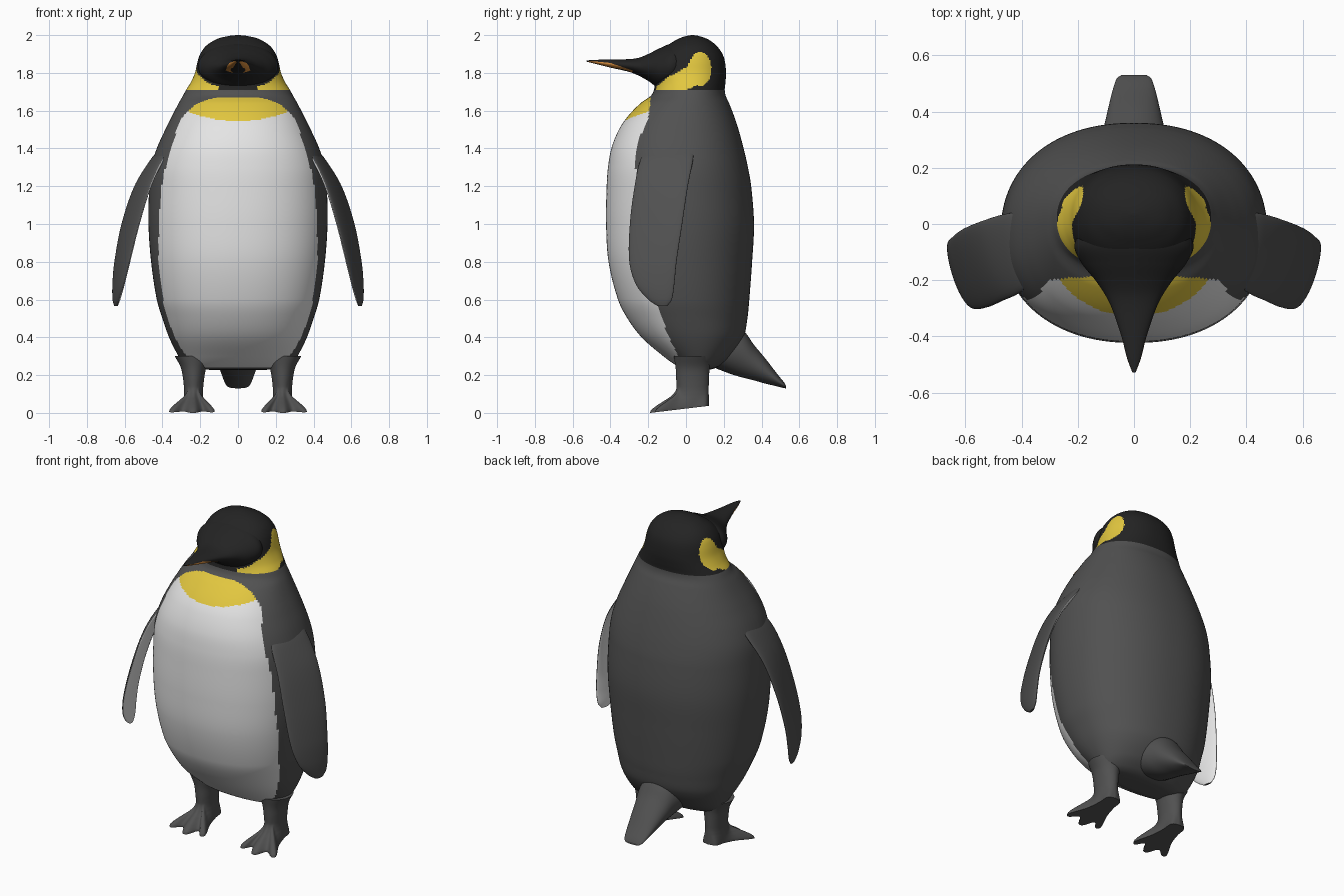
import bpy, bmesh, math
from mathutils import Vector


def material(name, rgb):
    m = bpy.data.materials.new(name)
    m.diffuse_color = (*rgb, 1)
    return m


GREY, BLACK, WHITE, YELLOW, ORANGE = range(5)
MATS = [material("slate grey", (0.082, 0.082, 0.082)),
        material("black", (0.017, 0.017, 0.017)),
        material("white", (0.78, 0.78, 0.78)),
        material("yellow", (0.76, 0.57, 0.05)),
        material("orange", (0.75, 0.29, 0.05))]


def smooth_rows(rows, step):
    """Smooth curve through rows of numbers, sampled about every step."""
    p = [Vector(r) for r in rows]
    d = [(b - a).length for a, b in zip(p, p[1:])]
    tan = []
    for i in range(len(p)):
        lo, hi = max(i - 1, 0), min(i + 1, len(p) - 1)
        tan.append((p[hi] - p[lo]) / sum(d[lo:hi]))
    out = [p[0]]
    for i, h in enumerate(d):
        n = max(2, math.ceil(h / step))
        for k in range(1, n + 1):
            t = k / n
            out.append(p[i] * (2*t**3 - 3*t*t + 1) + tan[i] * h * (t**3 - 2*t*t + t)
                       + p[i+1] * (3*t*t - 2*t**3) + tan[i+1] * h * (t**3 - t*t))
    return out


def oval(c, u, v, n, power=2.0):
    """Rounded ring around c with half axes u and v."""
    c, u, v = Vector(c), Vector(u), Vector(v)
    ring = []
    for i in range(n):
        a = 2 * math.pi * i / n
        co, si = math.cos(a), math.sin(a)
        e = 2 / power
        ring.append(c + u * math.copysign(abs(co)**e, co) + v * math.copysign(abs(si)**e, si))
    return ring


def loft(name, rings, rule):
    """Skin over rings, closed at both ends, coloured face by face by rule."""
    bm = bmesh.new()
    vs = [[bm.verts.new(q) for q in r] for r in rings]
    n = len(rings[0])
    for a, b in zip(vs, vs[1:]):
        for i in range(n):
            bm.faces.new((a[i], a[(i+1) % n], b[(i+1) % n], b[i]))
    bm.faces.new(vs[0])
    bm.faces.new(vs[-1])
    bmesh.ops.recalc_face_normals(bm, faces=bm.faces)
    for f in bm.faces:
        f.smooth = len(f.verts) == 4
        f.material_index = rule(f.calc_center_median(), f.normal)
    me = bpy.data.meshes.new(name)
    bm.to_mesh(me)
    bm.free()
    for m in MATS:
        me.materials.append(m)
    ob = bpy.data.objects.new(name, me)
    bpy.context.collection.objects.link(ob)
    return ob


def lookup(table, x):
    for (x0, y0), (x1, y1) in zip(table, table[1:]):
        if x <= x1:
            return y0 + (y1 - y0) * (max(x, x0) - x0) / (x1 - x0)
    return table[-1][1]


# colour rules
BIB = [(0.24, -0.01), (0.4, -0.09), (0.6, -0.165), (0.9, -0.225), (1.2, -0.255),
       (1.33, -0.27), (1.45, -0.25), (1.55, -0.2), (1.68, -0.185)]
CHEEK = [(-0.17, 1.715), (-0.1, 1.775), (0.0, 1.83), (0.05, 1.89)]


def head_colour(c):
    if c.z < 1.71:
        return GREY
    if abs(c.x) > 0.1:
        if ((c.y - 0.075) / 0.06)**2 + ((c.z - 1.82) / 0.09)**2 < 1:
            return YELLOW
        if -0.17 < c.y < 0.08 and 1.71 + max(0, c.y) * 0.4 < c.z < lookup(CHEEK, c.y):
            return YELLOW
    return BLACK


def body_colour(c, n):
    if c.z > 1.71:
        return head_colour(c)
    if 0.24 < c.z < 1.67 and c.y < lookup(BIB, c.z):
        return YELLOW if c.z > 1.545 + 0.7 * c.x**2 and abs(c.x) < 0.285 else WHITE
    return GREY


def beak_colour(c, n):
    top = lookup([(-0.52, 1.864), (-0.4, 1.853), (-0.29, 1.815)], c.y)
    if -0.52 < c.y < -0.285 and c.z < top and abs(c.x) > 0.006 and n.z > -0.93:
        return ORANGE
    return head_colour(c)


# body and head: height, half width, front y, back y
BODY = [(0.228, 0.14, 0.03, 0.10), (0.232, 0.24, -0.01, 0.14), (0.25, 0.28, -0.05, 0.18),
        (0.3, 0.315, -0.12, 0.24), (0.4, 0.365, -0.235, 0.305), (0.5, 0.4, -0.31, 0.325),
        (0.6, 0.43, -0.36, 0.335), (0.8, 0.46, -0.41, 0.35), (1.0, 0.474, -0.423, 0.36),
        (1.2, 0.47, -0.42, 0.345), (1.3, 0.46, -0.413, 0.328), (1.4, 0.43, -0.395, 0.305),
        (1.5, 0.385, -0.355, 0.278), (1.57, 0.35, -0.308, 0.255), (1.64, 0.314, -0.24, 0.228),
        (1.68, 0.291, -0.185, 0.21), (1.71, 0.275, -0.17, 0.205), (1.75, 0.25, -0.165, 0.209),
        (1.8, 0.228, -0.17, 0.212), (1.86, 0.214, -0.165, 0.206), (1.9, 0.2, -0.145, 0.193),
        (1.94, 0.172, -0.105, 0.165), (1.97, 0.13, -0.06, 0.13), (1.985, 0.095, -0.03, 0.1),
        (1.996, 0.045, 0.005, 0.065), (2.0, 0.01, 0.03, 0.04)]
loft("body", [oval((0, (f + b) / 2, z), (w, 0, 0), (0, (b - f) / 2, 0), 160, 2.2)
              for z, w, f, b in smooth_rows(BODY, 0.009)], body_colour)

# face and beak: y, bottom, top, half width
BEAK = [(-0.02, 1.73, 1.96, 0.19), (-0.08, 1.715, 1.955, 0.212), (-0.14, 1.718, 1.93, 0.186),
        (-0.2, 1.757, 1.9, 0.138), (-0.25, 1.785, 1.88, 0.104), (-0.3, 1.805, 1.873, 0.079),
        (-0.4, 1.828, 1.871, 0.045), (-0.48, 1.848, 1.869, 0.024), (-0.528, 1.86, 1.866, 0.006)]
loft("beak", [oval((0, y, (lo + hi) / 2), (w, 0, 0), (0, 0, (hi - lo) / 2), 80)
              for y, lo, hi, w in smooth_rows(BEAK, 0.006)], beak_colour)

# tail: y, bottom, top, half width
TAIL = [(0.16, 0.235, 0.44, 0.15), (0.24, 0.205, 0.46, 0.135), (0.3, 0.187, 0.44, 0.12),
        (0.36, 0.172, 0.36, 0.104), (0.42, 0.155, 0.288, 0.09), (0.48, 0.141, 0.21, 0.075),
        (0.52, 0.131, 0.16, 0.06), (0.53, 0.13, 0.142, 0.045)]
loft("tail", [oval((0, y, (lo + hi) / 2), (w, 0, 0), (0, 0, (hi - lo) / 2), 40)
              for y, lo, hi, w in smooth_rows(TAIL, 0.02)], lambda c, n: GREY)

# flippers: height, front edge x and y, back edge x and y, half thickness
FLIPPER = [(1.42, 0.34, -0.18, 0.38, 0.04, 0.03), (1.34, 0.40, -0.24, 0.452, 0.037, 0.028),
           (1.2, 0.465, -0.272, 0.542, 0.01, 0.025), (1.0, 0.525, -0.297, 0.612, -0.02, 0.022),
           (0.8, 0.575, -0.3, 0.65, -0.05, 0.02), (0.68, 0.605, -0.265, 0.66, -0.062, 0.018),
           (0.6, 0.628, -0.2, 0.659, -0.075, 0.014), (0.565, 0.64, -0.15, 0.652, -0.1, 0.007)]
# feet: outline seen from above, relative to the leg
TOES = [(0, 0.122), (-0.045, 0.105), (-0.052, 0.04), (-0.07, -0.04), (-0.112, -0.15),
        (-0.09, -0.165), (-0.05, -0.125), (-0.012, -0.185), (0.015, -0.188), (0.055, -0.13),
        (0.11, -0.165), (0.13, -0.15), (0.075, -0.04), (0.054, 0.04), (0.045, 0.105), (0, 0.122)]
# leg rings: height, blend from toes to shank, half width, half depth
LEG = [(0.0, 0, 0.05, 0.085), (0.012, 0.03, 0.05, 0.085), (0.035, 0.25, 0.05, 0.085),
       (0.06, 0.55, 0.05, 0.085), (0.09, 0.85, 0.05, 0.085), (0.13, 1, 0.051, 0.085),
       (0.18, 1, 0.056, 0.087), (0.24, 1, 0.068, 0.09), (0.3, 1, 0.1, 0.1)]
outline = smooth_rows(TOES, 0.012)[:-1]

for s, side in ((-1, "left"), (1, "right")):
    rings = []
    for z, xf, yf, xb, yb, t in smooth_rows(FLIPPER, 0.02):
        half = Vector((s * (xb - xf) / 2, (yb - yf) / 2, 0))
        across = half.cross(Vector((0, 0, 1))).normalized() * t
        rings.append(oval((s * (xf + xb) / 2, (yf + yb) / 2, z), half, across, 48))
    loft(side + "_flipper", rings,
         lambda c, n: WHITE if n.x * s < -0.3 and c.z < 1.36 else GREY)

    rings = []
    for z, t, a, b in smooth_rows(LEG, 0.012):
        ring = []
        for q in outline:
            ang = math.atan2(q.y - 0.035, q.x)
            x = q.x * (1 - t) + a * math.cos(ang) * t
            y = q.y * (1 - t) + (0.035 + b * math.sin(ang)) * t
            lift = 0.12 * (y + 0.19) * max(0, 1 - z / 0.15)   # raised heel
            ring.append(Vector((s * (0.235 + x), y, z + lift)))
        rings.append(ring)
    loft(side + "_leg", rings, lambda c, n: GREY)
